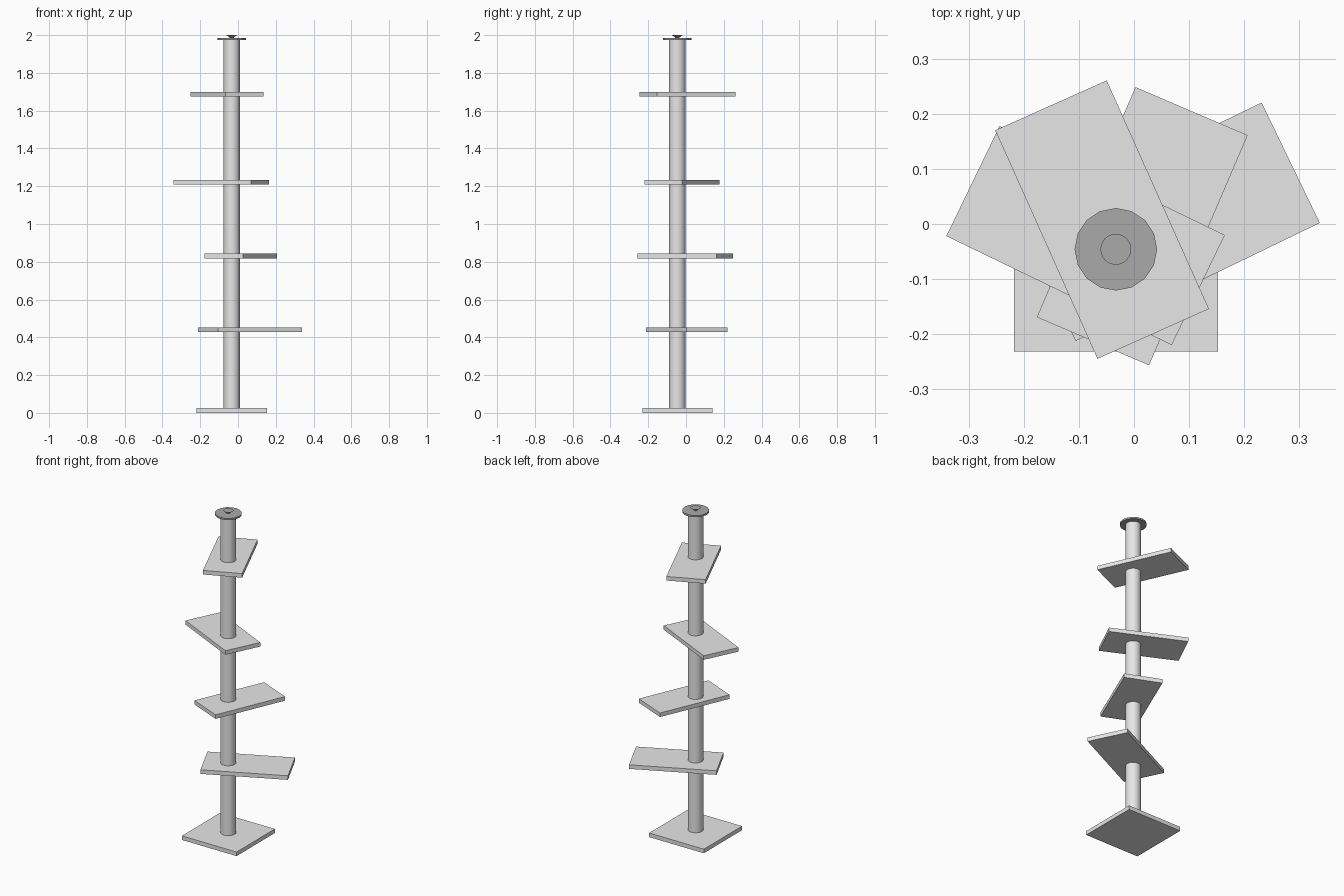
import bpy
import math

cube = bpy.data.objects.get("Cube")
if cube:
    bpy.data.objects.remove(cube, do_unlink=True)


def material(name, value):
    mat = bpy.data.materials.new(name)
    mat.use_nodes = True
    color = (value, value, value, 1)
    mat.diffuse_color = color
    mat.node_tree.nodes["Principled BSDF"].inputs["Base Color"].default_value = color
    return mat


light = material("light grey", 0.8)
dark = material("dark grey", 0.4)
AXIS = (-0.033, -0.046)
THICK = 0.025


def board(name, center, size, bottom, angle=0):
    """Flat rectangular board, turned about the vertical."""
    bpy.ops.mesh.primitive_cube_add(
        size=1, location=(*center, bottom + THICK / 2),
        rotation=(0, 0, math.radians(angle)))
    obj = bpy.context.object
    obj.name = name
    obj.scale = (*size, THICK)
    bpy.ops.object.transform_apply(location=False, rotation=False, scale=True)
    obj.data.materials.append(light)


def turned(name, r_bottom, r_top, bottom, top, mat, sides, smooth=True):
    """Round part on the pole axis."""
    bpy.ops.mesh.primitive_cone_add(
        vertices=sides, radius1=r_bottom, radius2=r_top, depth=top - bottom,
        location=(*AXIS, (bottom + top) / 2))
    obj = bpy.context.object
    obj.name = name
    obj.data.materials.append(mat)
    if smooth:
        bpy.ops.object.shade_smooth_by_angle(angle=math.radians(30))


# Square foot and central pole
board("base", AXIS, (0.371, 0.371), 0)
turned("pole", 0.043, 0.043, THICK, 1.976, light, 32)

# Shelves fanned around the pole
board("lowest_shelf", (0.063, 0.004), (0.493, 0.243), 0.428, 25.8)
board("lower_middle_shelf", (0.015, -0.004), (0.455, 0.222), 0.818, 66.8)
board("upper_middle_shelf", (-0.088, -0.021), (0.455, 0.222), 1.208, -25.8)
board("highest_shelf", (-0.058, 0.008), (0.455, 0.222), 1.674, -65.9)

# Cap washer and countersunk screw
turned("cap_disc", 0.075, 0.075, 1.975, 1.985, dark, 16, False)
turned("screw_shank", 0.011, 0.011, 1.984, 1.989, dark, 24)
turned("screw_head", 0.011, 0.028, 1.988, 2.0, dark, 24)
